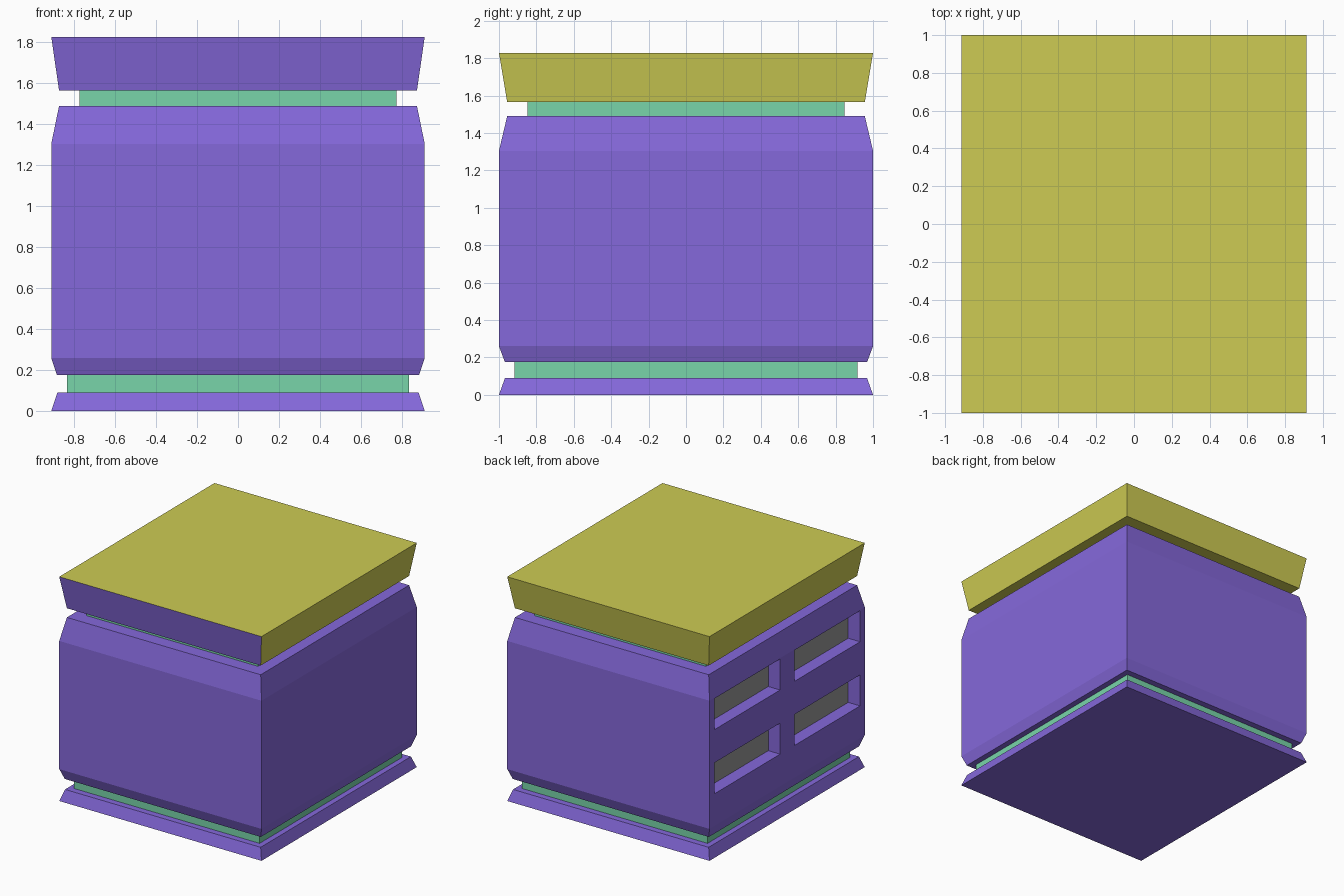
import bpy
import bmesh

if "Cube" in bpy.data.objects:
    bpy.data.objects.remove(bpy.data.objects["Cube"])


def material(name, rgb):
    m = bpy.data.materials.new(name)
    m.diffuse_color = (*[(c / 255) ** 2.2 for c in rgb], 1)
    m.use_nodes = True
    m.node_tree.nodes["Principled BSDF"].inputs["Base Color"].default_value = m.diffuse_color
    return m


purple = material("purple", (132, 104, 218))
yellow = material("yellow", (204, 202, 84))
green = material("green", (120, 212, 168))
grey = material("grey", (150, 150, 150))


def add_object(name, bm, mats):
    bmesh.ops.recalc_face_normals(bm, faces=bm.faces)
    me = bpy.data.meshes.new(name)
    bm.to_mesh(me)
    bm.free()
    for m in mats:
        me.materials.append(m)
    ob = bpy.data.objects.new(name, me)
    bpy.context.collection.objects.link(ob)
    return ob


def stack(name, rings, mats):
    """Closed loft through rectangles given as (half_x, half_y, z)."""
    bm = bmesh.new()
    loops = [[bm.verts.new((sx * hx, sy * hy, z))
              for sx, sy in ((-1, -1), (1, -1), (1, 1), (-1, 1))]
             for hx, hy, z in rings]
    bm.faces.new(loops[0][::-1])
    bm.faces.new(loops[-1])
    for a, b in zip(loops, loops[1:]):
        for i in range(4):
            j = (i + 1) % 4
            bm.faces.new((a[i], a[j], b[j], b[i]))
    return add_object(name, bm, mats)


def box(name, lo, hi, mats):
    bm = bmesh.new()
    bmesh.ops.create_cube(bm, size=1)
    for v in bm.verts:
        v.co = [(l + h) / 2 + c * (h - l) for l, h, c in zip(lo, hi, v.co)]
    return add_object(name, bm, mats)


# Base plate, recessed bands and main body
stack("base_plate", [(.912, 1, 0), (.882, .968, .09)], [purple])
stack("lower_band", [(.836, .916, .085), (.836, .916, .18)], [green])
body = stack("body", [(.884, .968, .175), (.912, 1, .26),
                      (.912, 1, 1.305), (.874, .956, 1.49)], [purple])
stack("upper_band", [(.774, .847, 1.485), (.774, .847, 1.57)], [green])

# Flared lid with a purple front face
lid = stack("lid", [(.874, .956, 1.565), (.912, 1, 1.828)], [yellow, purple])
for p in lid.data.polygons:
    if p.normal.y < -.5:
        p.material_index = 1

# Four recessed windows with grey panels on the left side
DEPTH = .11
for row, (z0, z1) in enumerate(((.522, .775), (1.045, 1.298))):
    for col, (y0, y1) in enumerate(((-.94, -.095), (.09, .935))):
        inner = -.912 + DEPTH
        cutter = box(f"window_cutter_{row}_{col}", (-1.1, y0, z0), (inner, y1, z1), [purple])
        cutter.hide_render = True
        cutter.hide_viewport = True
        cut = body.modifiers.new("window", 'BOOLEAN')
        cut.operation = 'DIFFERENCE'
        cut.solver = 'EXACT'
        cut.object = cutter
        box(f"window_panel_{row}_{col}", (inner - .003, y0, z0), (inner + .01, y1, z1), [grey])
